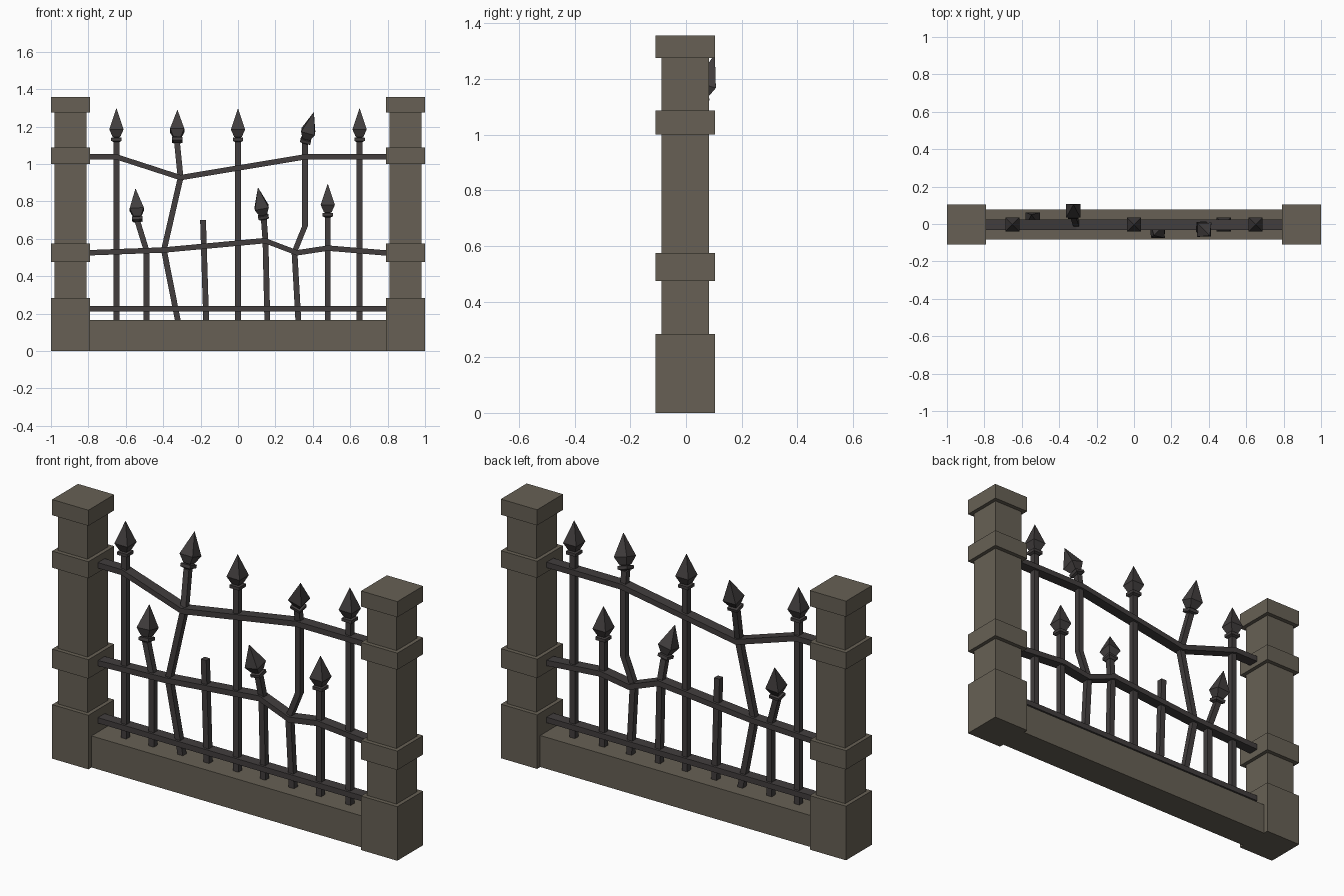
import bpy, bmesh
from mathutils import Vector

if "Cube" in bpy.data.objects:
    bpy.data.objects.remove(bpy.data.objects["Cube"])

YC = -0.003  # centre line of the fence


def material(name, rgb):
    m = bpy.data.materials.new(name)
    m.diffuse_color = (*rgb, 1)
    m.use_nodes = True
    m.node_tree.nodes["Principled BSDF"].inputs["Base Color"].default_value = m.diffuse_color
    return m


stone = material("weathered stone", (0.135, 0.118, 0.090))
iron = material("dark iron", (0.054, 0.048, 0.048))


def loft(bm, rings):
    """Skin a list of four-point rings and cap both ends."""
    rows = [[bm.verts.new(p) for p in ring] for ring in rings]
    for a, b in zip(rows, rows[1:]):
        for i in range(4):
            j = (i + 1) % 4
            bm.faces.new((a[i], a[j], b[j], b[i]))
    bm.faces.new(rows[0][::-1])
    bm.faces.new(rows[-1])


def finish(name, bm, mat):
    bmesh.ops.recalc_face_normals(bm, faces=bm.faces)
    me = bpy.data.meshes.new(name)
    bm.to_mesh(me)
    bm.free()
    me.materials.append(mat)
    ob = bpy.data.objects.new(name, me)
    bpy.context.collection.objects.link(ob)


SQ = ((-1, -1), (1, -1), (1, 1), (-1, 1))


def box(bm, x, hx, hy, z0, z1):
    loft(bm, [[(x + a * hx, YC + b * hy, z) for a, b in SQ] for z in (z0, z1)])


# Stone pillars: wide base, two bands and cap on a narrower shaft
for side, s in (("left", -1), ("right", 1)):
    bm = bmesh.new()
    x = s * 0.895
    W, N = 0.105, 0.085
    for h, z0, z1 in ((W, 0, 0.283), (N, 0.283, 0.475), (W, 0.475, 0.574),
                      (N, 0.574, 1.0), (W, 1.0, 1.087), (N, 1.087, 1.275),
                      (W, 1.275, 1.357)):
        box(bm, x, h, h + (0.002 if h == W else 0), z0, z1)
    finish(side + "_pillar", bm, stone)

# Low wall between the pillars
bm = bmesh.new()
box(bm, 0, 0.80, 0.081, 0, 0.165)
finish("base_wall", bm, stone)

# Horizontal rails, bent out of line
rails = {
    "top_rail": [(-0.83, 1.038), (-0.65, 1.038), (-0.307, 0.927), (0.358, 1.038), (0.83, 1.038)],
    "middle_rail": [(-0.83, 0.524), (-0.396, 0.54), (0.144, 0.59), (0.315, 0.525),
                    (0.48, 0.55), (0.83, 0.521)],
    "bottom_rail": [(-0.83, 0.226), (0.83, 0.226)],
}
for name, pts in rails.items():
    bm = bmesh.new()
    loft(bm, [[(x, YC + a * 0.028, z + b * 0.0145) for a, b in SQ] for x, z in pts])
    finish(name, bm, iron)


# Spear head: collar, then a four-sided point along the given direction
def spear_head(bm, base, tip):
    d = tip - base
    q = Vector((0, 0, 1)).rotation_difference(d)
    k = d.length / 0.178

    def rings(prof):
        return [[base + q @ Vector((a * h, b * h, t * k)) for a, b in SQ] for t, h in prof]
    loft(bm, rings([(0, 0.017), (0.006, 0.028), (0.022, 0.028), (0.024, 0.015),
                    (0.028, 0.021), (0.066, 0.038), (0.178, 0.0008)]))


# Upright bars: path points, then the tip of the spear head (None = snapped off)
B = 0.155
bars = {
    "left_bar": ([(-0.65, 0, B), (-0.65, 0, 1.118)], (-0.65, 0, 1.296)),
    "centre_bar": ([(0, 0, B), (0, 0, 1.118)], (0, 0, 1.296)),
    "right_bar": ([(0.65, 0, B), (0.65, 0, 1.118)], (0.65, 0, 1.296)),
    "short_right_bar": ([(0.48, 0, B), (0.48, 0, 0.715)], (0.48, 0, 0.893)),
    "bent_left_bar": ([(-0.32, 0, B), (-0.396, 0, 0.54), (-0.307, 0, 0.927),
                       (-0.326, 0.055, 1.115)], (-0.324, 0.106, 1.288)),
    "short_left_bar": ([(-0.49, 0, B), (-0.49, 0, 0.54), (-0.537, 0.014, 0.692)],
                       (-0.548, 0.052, 0.867)),
    "snapped_bar": ([(-0.17, 0, B), (-0.187, 0, 0.70)], None),
    "short_centre_bar": ([(0.157, 0, B), (0.147, 0, 0.588), (0.138, -0.02, 0.705)],
                         (0.107, -0.058, 0.873)),
    "bent_right_bar": ([(0.323, 0, B), (0.302, 0, 0.53), (0.358, 0, 0.668),
                        (0.358, 0, 1.038), (0.358, -0.01, 1.112)], (0.405, -0.058, 1.276)),
}
for name, (pts, tip) in bars.items():
    bm = bmesh.new()
    loft(bm, [[(x + a * 0.0155, YC + y + b * 0.0155, z) for a, b in SQ] for x, y, z in pts])
    if tip:
        off = Vector((0, YC, 0))
        spear_head(bm, Vector(pts[-1]) + off, Vector(tip) + off)
    finish(name, bm, iron)
